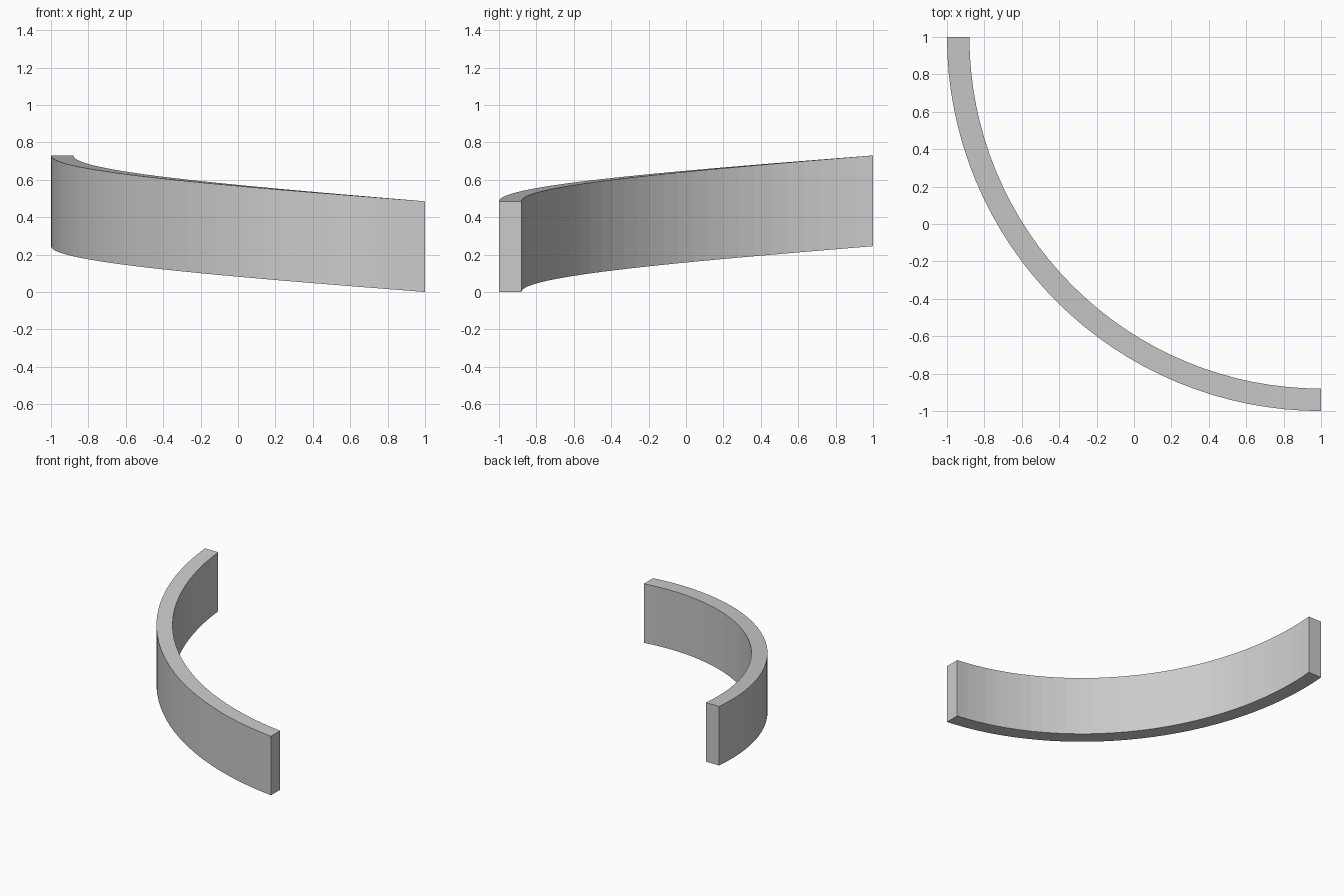
import bpy
import bmesh
from math import sin, cos, pi

cube = bpy.data.objects.get("Cube")
if cube:
    bpy.data.objects.remove(cube, do_unlink=True)

OUTER, INNER = 2.0, 1.88      # radii about the corner (1, 1)
HEIGHT, RISE = 0.485, 0.245   # wall height and climb over the quarter turn
SEGMENTS = 32

grey = bpy.data.materials.new("light_grey")
grey.use_nodes = True
colour = (0.6, 0.6, 0.6, 1)
grey.diffuse_color = colour
grey.node_tree.nodes["Principled BSDF"].inputs["Base Color"].default_value = colour

# Rectangular cross-section swept along a quarter helix
bm = bmesh.new()
section = [(INNER, 0), (OUTER, 0), (OUTER, HEIGHT), (INNER, HEIGHT)]
rings = []
for i in range(SEGMENTS + 1):
    t = i / SEGMENTS
    a = t * pi / 2
    rings.append([bm.verts.new((1 - r * sin(a), 1 - r * cos(a), z + RISE * t))
                  for r, z in section])
for a, b in zip(rings, rings[1:]):
    for k in range(4):
        n = (k + 1) % 4
        bm.faces.new((a[k], a[n], b[n], b[k]))

# End caps
bm.faces.new(rings[0])
bm.faces.new(rings[-1])
bmesh.ops.recalc_face_normals(bm, faces=bm.faces)

mesh = bpy.data.meshes.new("curved_rising_wall")
bm.to_mesh(mesh)
bm.free()
mesh.materials.append(grey)
wall = bpy.data.objects.new("curved_rising_wall", mesh)
bpy.context.collection.objects.link(wall)
